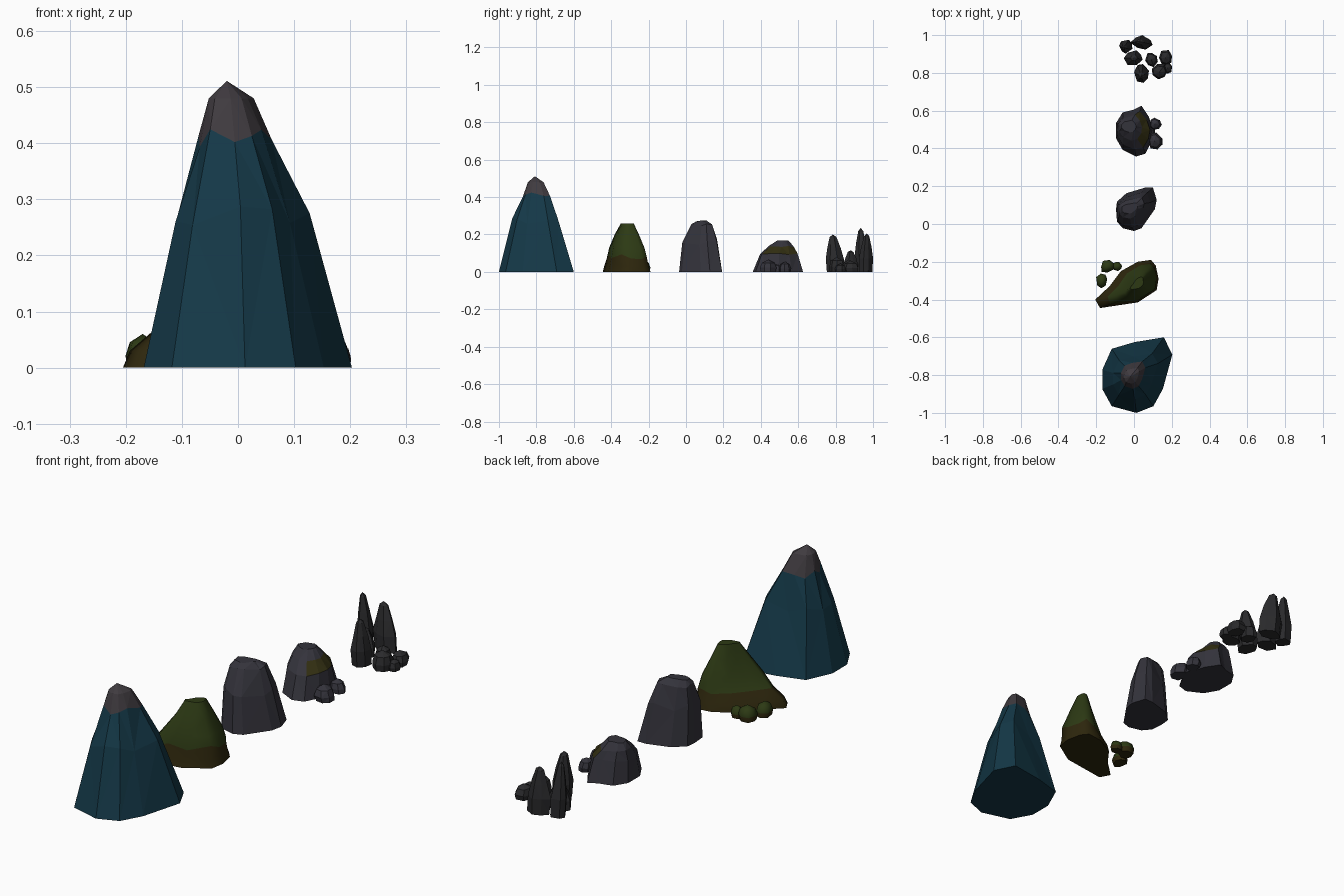
import bpy, bmesh, math, random

if "Cube" in bpy.data.objects:
    bpy.data.objects.remove(bpy.data.objects["Cube"])

random.seed(4)


def material(name, r, g, b):
    m = bpy.data.materials.new(name)
    m.diffuse_color = (r, g, b, 1)
    m.use_nodes = True
    m.node_tree.nodes["Principled BSDF"].inputs["Base Color"].default_value = m.diffuse_color
    return m


TEAL = material("deep teal", .007, .040, .064)
CAP = material("warm grey", .050, .043, .050)
GREY = material("slate grey", .034, .033, .044)
DARK = material("charcoal", .023, .023, .025)
GREEN = material("moss green", .026, .042, .007)
EARTH = material("earth brown", .027, .020, .004)
LICHEN = material("olive lichen", .032, .028, .006)


def loft(name, outline, levels, mats, tip=None, rule=None, jitter=0.0, smooth=False):
    """Stack copies of an outline, each fitted to (z, x0, x1, y0, y1, z wobble, band material)."""
    xs, ys = [p[0] for p in outline], [p[1] for p in outline]
    ax, bx, ay, by = min(xs), max(xs), min(ys), max(ys)
    bm = bmesh.new()
    rings = []
    for k, (z, x0, x1, y0, y1, wob, _) in enumerate(levels):
        ring = []
        for x, y in outline:
            u, v = (x - ax) / (bx - ax), (y - ay) / (by - ay)
            if 0 < k < len(levels) - 1:
                # pull points slightly inward for uneven facets
                s = 1 - jitter * random.random()
                u, v = .5 + (u - .5) * s, .5 + (v - .5) * s
            ring.append(bm.verts.new((x0 + u * (x1 - x0), y0 + v * (y1 - y0),
                                      z + wob * random.uniform(-1, 1))))
        rings.append(ring)
    n = len(outline)
    bm.faces.new(rings[0])
    for k in range(len(rings) - 1):
        a, b = rings[k], rings[k + 1]
        for i in range(n):
            j = (i + 1) % n
            f = bm.faces.new((a[i], a[j], b[j], b[i]))
            f.material_index = levels[k][6]
    top = rings[-1]
    if tip:
        t = bm.verts.new(tip)
        for i in range(n):
            bm.faces.new((top[i], top[(i + 1) % n], t)).material_index = levels[-1][6]
    else:
        bm.faces.new(top).material_index = levels[-1][6]
    bmesh.ops.triangulate(bm, faces=[f for f in bm.faces if len(f.verts) == 4])
    bmesh.ops.recalc_face_normals(bm, faces=bm.faces)
    if rule:
        for f in bm.faces:
            if rule(f):
                f.material_index = 1
    for f in bm.faces:
        f.smooth = smooth and len(f.verts) < 5
    me = bpy.data.meshes.new(name)
    bm.to_mesh(me)
    bm.free()
    for m in mats:
        me.materials.append(m)
    ob = bpy.data.objects.new(name, me)
    bpy.context.collection.objects.link(ob)
    return ob


def polygon(n):
    """Irregular n-sided outline around the origin."""
    a0 = random.random() * 6
    return [(math.cos(a0 + (i + random.uniform(-.2, .2)) * math.tau / n),
             math.sin(a0 + (i + random.uniform(-.2, .2)) * math.tau / n)) for i in range(n)]


def stone(name, cx, cy, rx, ry, h, tx, ty, profile, mats, split=0, smooth=False):
    """Small stone: profile = (height fraction, radius fraction); leans towards (tx, ty)."""
    levels = []
    for k, (t, s) in enumerate(profile):
        x, y = cx + (tx - cx) * t, cy + (ty - cy) * t
        levels.append((h * t, x - rx * s, x + rx * s, y - ry * s, y + ry * s, 0,
                       1 if split and k >= split else 0))
    return loft(name, polygon(7), levels, mats, tip=(tx, ty, h), jitter=.12, smooth=smooth)


# Tall teal mountain with a grey cap
loft("teal_mountain",
     [(-.17, -.87), (-.12, -.96), (.01, -.995), (.10, -.96), (.15, -.87), (.20, -.69),
      (.155, -.60), (0, -.625), (-.12, -.66), (-.17, -.77)],
     [(0, -.168, .203, -1, -.6, 0, 0),
      (.27, -.115, .13, -.93, -.68, .02, 0),
      (.41, -.07, .062, -.875, -.725, .02, 1),
      (.48, -.052, .028, -.845, -.762, 0, 1)],
     [TEAL, CAP], tip=(-.02, -.808, .511), jitter=.06)

# Mossy hill with an earthy foot
loft("mossy_hill",
     [(-.205, -.40), (-.18, -.445), (-.08, -.43), (.02, -.415), (.12, -.35), (.13, -.29),
      (.115, -.22), (.09, -.19), (.02, -.20), (-.07, -.25), (-.13, -.33)],
     [(0, -.205, .13, -.445, -.19, 0, 0),
      (.03, -.195, .128, -.44, -.195, 0, 0),
      (.08, -.145, .12, -.425, -.21, .014, 1),
      (.13, -.10, .105, -.412, -.222, 0, 1),
      (.20, -.05, .075, -.382, -.25, 0, 1),
      (.26, -.02, .05, -.348, -.28, 0, 1)],
     [EARTH, GREEN], jitter=.04, smooth=True)

ROUND = ((0, .85), (.35, 1), (.75, .72))
for i, (x, y, rx, ry, h) in enumerate([(-.14, -.225, .038, .035, .065),
                                       (-.09, -.225, .03, .025, .05),
                                       (-.17, -.30, .032, .042, .06)]):
    stone(f"mossy_stone_{i + 1}", x, y, rx, ry, h, x, y, ROUND, [EARTH, GREEN], split=1, smooth=True)

# Upright slate boulder
loft("upright_boulder",
     [(-.095, .08), (-.09, .015), (-.06, -.02), (0, -.035), (.04, -.02), (.11, .08),
      (.12, .13), (.10, .195), (.06, .195), (-.04, .165), (-.09, .12)],
     [(0, -.095, .12, -.037, .193, 0, 0),
      (.16, -.09, .088, -.022, .168, .015, 0),
      (.25, -.082, .055, .028, .14, .006, 0),
      (.272, -.065, .02, .055, .11, .003, 0)],
     [GREY], jitter=.06)


# Low slate boulder with a lichen patch on its right flank
def lichen(f):
    c = f.calc_center_median()
    return f.normal.x > .25 and .09 < c.z < .138 and .42 < c.y < .58


loft("low_boulder",
     [(-.095, .54), (-.095, .46), (-.06, .40), (.01, .365), (.06, .38), (.09, .44),
      (.10, .50), (.08, .57), (.04, .63), (0, .61), (-.06, .595)],
     [(0, -.095, .10, .357, .626, 0, 0),
      (.095, -.09, .085, .392, .60, .004, 0),
      (.135, -.082, .045, .44, .58, .004, 0),
      (.165, -.065, .012, .485, .55, .004, 0)],
     [GREY, LICHEN], rule=lichen, jitter=.04)

for i, (x, y, rx, ry, h) in enumerate([(.118, .44, .038, .046, .065),
                                       (.12, .53, .032, .034, .055),
                                       (.09, .485, .025, .03, .045)]):
    stone(f"slate_stone_{i + 1}", x, y, rx, ry, h, x - .01, y, ROUND, [GREY])

# Charcoal spires and the rubble between them
SPIRE = ((0, .9), (.35, 1), (.65, .72), (.93, .35))
for i, (x, y, rx, ry, h, tx, ty) in enumerate([
        (-.042, .94, .037, .038, .235, -.052, .934),
        (.045, .96, .06, .04, .205, .03, .966),
        (.04, .80, .042, .052, .20, .04, .785),
        (-.005, .88, .055, .042, .115, 0, .88)]):
    stone(f"spire_{i + 1}", x, y, rx, ry, h, tx, ty, SPIRE, [DARK])

for i, (x, y, rx, ry, h) in enumerate([(.092, .87, .034, .04, .065),
                                       (.166, .88, .035, .042, .06),
                                       (.135, .805, .045, .042, .08),
                                       (.178, .825, .026, .03, .045)]):
    stone(f"rubble_{i + 1}", x, y, rx, ry, h, x, y, ROUND, [DARK])
